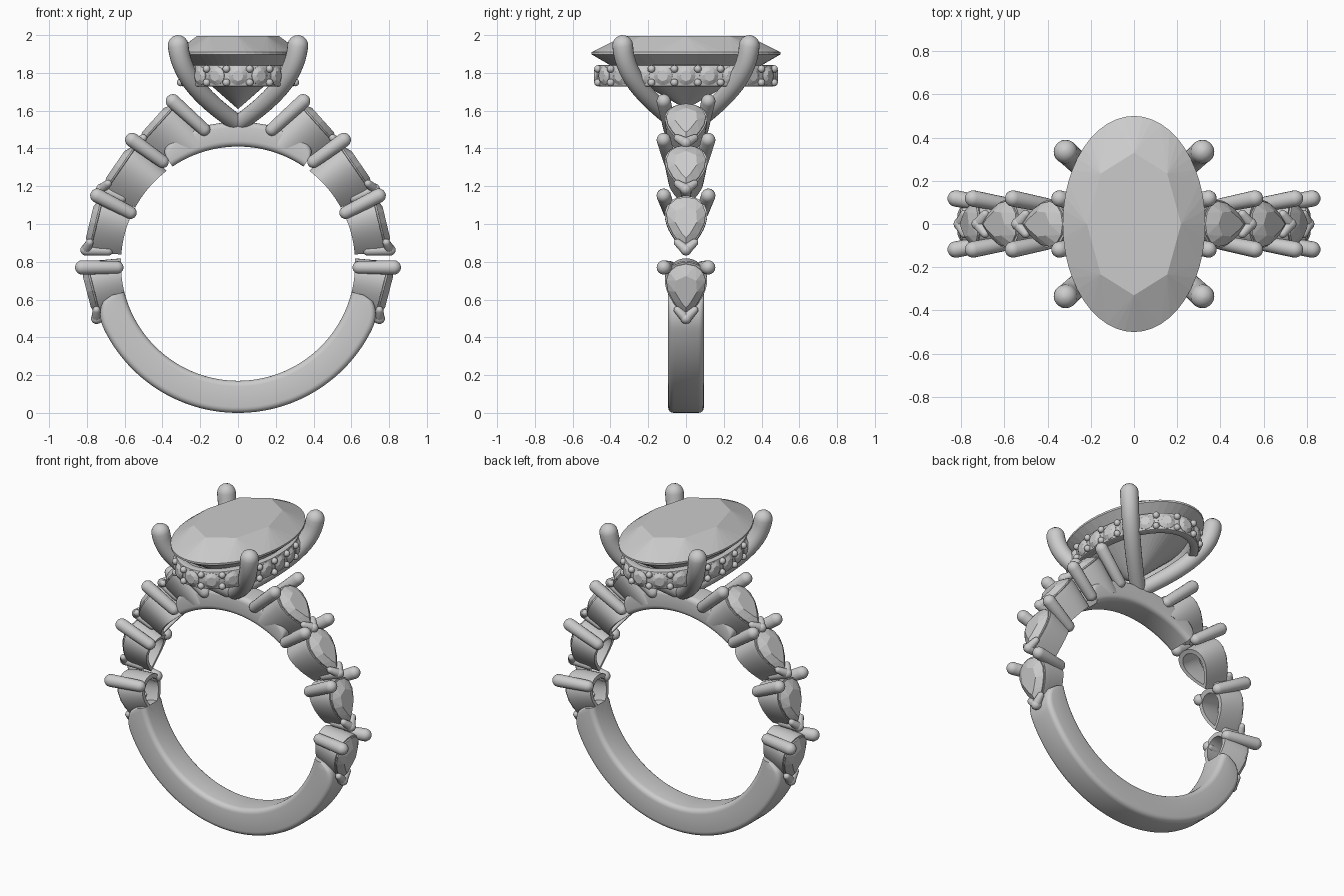
import bpy, bmesh
from math import sin, cos, pi, radians, sqrt, hypot
from mathutils import Vector, Matrix

if "Cube" in bpy.data.objects:
    bpy.data.objects.remove(bpy.data.objects["Cube"])

CZ, RIN = 0.79, 0.62          # finger hole centre height and radius


def finish(name, bm, smooth=True, mirror=""):
    bmesh.ops.recalc_face_normals(bm, faces=bm.faces)
    me = bpy.data.meshes.new(name)
    bm.to_mesh(me)
    bm.free()
    if smooth:
        me.polygons.foreach_set("use_smooth", [True] * len(me.polygons))
        me.set_sharp_from_angle(angle=radians(35))
    ob = bpy.data.objects.new(name, me)
    bpy.context.collection.objects.link(ob)
    if mirror:
        m = ob.modifiers.new("Mirror", 'MIRROR')
        m.use_axis = ["X" in mirror, "Y" in mirror, False]
        m.use_mirror_merge = False
    return ob


def skin(bm, rings, closed=False, caps=True):
    """Bridge a list of equally long closed point loops."""
    vs = [[bm.verts.new(p) for p in r] for r in rings]
    n = len(vs[0])
    for i in range(len(vs) if closed else len(vs) - 1):
        a, b = vs[i], vs[(i + 1) % len(vs)]
        for j in range(n):
            bm.faces.new((a[j], a[(j + 1) % n], b[(j + 1) % n], b[j]))
    if caps and not closed:
        bm.faces.new(vs[0][::-1])
        bm.faces.new(vs[-1])


def tube(bm, pts, r0, r1, sides=16):
    """Round-ended wire along a path."""
    pts = [Vector(p) for p in pts]
    d = pts[-1] - pts[0]
    k = min(range(3), key=lambda i: abs(d[i]))
    ref = Vector([1.0 if i == k else 0.0 for i in range(3)])
    n = len(pts)
    tan = [(pts[min(i + 1, n - 1)] - pts[max(i - 1, 0)]).normalized() for i in range(n)]
    caps = [radians(a) for a in (85, 65, 42, 20)]
    st = [(pts[0] - tan[0] * r0 * sin(a), tan[0], r0 * cos(a)) for a in caps]
    st += [(pts[i], tan[i], r0 + (r1 - r0) * i / (n - 1)) for i in range(n)]
    st += [(pts[-1] + tan[-1] * r1 * sin(a), tan[-1], r1 * cos(a)) for a in caps[::-1]]
    rings = []
    for p, t, r in st:
        u = t.cross(ref).normalized()
        v = t.cross(u)
        rings.append([p + u * r * cos(2 * pi * j / sides) + v * r * sin(2 * pi * j / sides)
                      for j in range(sides)])
    skin(bm, rings)


def gem(bm, f, M, table, crown, girdle, pav, k):
    """Brilliant cut: 8-sided table, star and kite facets, pointed pavilion. z=0 is the table."""
    n = 8 * k
    out = [f(2 * pi * i / n) for i in range(n)]

    def ring(idx, s, z):
        return [bm.verts.new(M @ Vector((out[i][0] * s, out[i][1] * s, z))) for i in idx]
    tb = ring(range(0, n, k), table, 0)
    g1 = ring(range(n), 1, -crown)
    g2 = ring(range(n), 1, -crown - girdle)
    tip = bm.verts.new(M @ Vector((0, 0, -crown - girdle - pav)))
    bm.faces.new(tb)
    for j in range(8):
        bm.faces.new((tb[j], tb[(j + 1) % 8], g1[j * k + k // 2]))
        for i in range(j * k - k // 2, j * k + k // 2):
            bm.faces.new((tb[j], g1[i % n], g1[(i + 1) % n]))
    for i in range(n):
        m = (i + 1) % n
        bm.faces.new((g1[i], g1[m], g2[m], g2[i]))
        bm.faces.new((g2[i], g2[m], tip))


def rounded(x0, x1, y0, y1, r, seg=4):
    pts = []
    for cx, cy, a0 in ((x1 - r, y1 - r, 0), (x0 + r, y1 - r, 90), (x0 + r, y0 + r, 180), (x1 - r, y0 + r, 270)):
        pts += [(cx + r * cos(radians(a0 + 90 * i / seg)), cy + r * sin(radians(a0 + 90 * i / seg)))
                for i in range(seg + 1)]
    return pts


def band(name, a0, a1, rout, halfw):
    """Arc of the shank whose ends round off under the side settings."""
    bm = bmesh.new()
    rings, n = [], 96
    for i in range(n + 1):
        a = a0 + (a1 - a0) * i / n
        e = min(1, min(a - a0, a1 - a) / 12)
        ro = RIN + 0.07 + (rout - RIN - 0.07) * sqrt(1 - (1 - e) ** 2)
        c, s = cos(radians(a)), sin(radians(a))
        rings.append([(r * c, y, CZ + r * s) for r, y in rounded(RIN, ro, -halfw, halfw, 0.03)])
    skin(bm, rings)
    finish(name, bm)


band("lower_band", 194, 346, 0.79, 0.095)
band("upper_band", 56, 124, 0.75, 0.09)

# Side pear settings: table centre x, z, tilt, then prong tip and prong root in xz
pears = [((0.45, 1.55), 42, (0.345, 1.65), (0.18, 1.50)),
         ((0.65, 1.315), 34.5, (0.56, 1.445), (0.40, 1.33)),
         ((0.785, 1.01), 13.5, (0.745, 1.15), (0.57, 1.06)),
         ((0.80, 0.64), -14.5, (0.825, 0.77), (0.64, 0.77))]


def pear(L, W):
    return lambda t: (-L * cos(t), W / 0.77 * sin(t) * sin(t / 2))


stones, walls, prongs, tips = (bmesh.new() for _ in range(4))
for num, ((cx, cz), tilt, top, root) in enumerate(pears):
    c, s = cos(radians(tilt)), sin(radians(tilt))
    N, U, V = Vector((c, 0, s)), Vector((-s, 0, c)), Vector((0, -1, 0))
    O = Vector((cx, 0, cz))
    M = Matrix.Translation(O) @ Matrix((U, V, N)).transposed().to_4x4()
    gem(stones, pear(0.145, 0.105), M, 0.6, 0.03, 0.008, 0.12, 2)
    # hollow wall running down to the finger hole
    R = 0.66 if num == 0 else RIN

    def loop(grow, depth=None, taper=1.0):
        pts = []
        for i in range(40):
            a, b = pear(0.148 + grow, 0.108 + grow)(2 * pi * i / 40)
            q = M @ Vector((a * taper, b * taper, -(depth or 0)))
            if depth is None:
                w = Vector((q.x, 0, q.z - CZ))
                h = w.dot(N)
                q = q - N * (h - sqrt(h * h - w.length_squared + R * R))
            pts.append(q)
        return pts
    skin(walls, [loop(0.004, 0.04), loop(0.004, 0.07), loop(0, None, 0.86),
                 loop(-0.03, None, 0.86), loop(-0.022, 0.07), loop(-0.012, 0.04)], closed=True)
    # pair of prongs at the round end
    tube(prongs, [(root[0], 0.085, root[1]), (top[0], 0.118, top[1])], 0.034, 0.038)
    # chevron prong at the point
    t0 = M @ Vector((-0.148, 0, -0.015))
    inner = M @ Vector((-0.125, 0, -0.13))
    tube(tips, [inner, t0], 0.026, 0.03, 12)
    for sg in (-1, 1):
        tube(tips, [t0, M @ Vector((-0.105, sg * 0.045, -0.025))], 0.028, 0.02, 12)
finish("side_pear_stones", stones, False, "X")
finish("side_pear_walls", walls, True, "X")
finish("side_pear_prongs", prongs, True, "XY")
finish("side_pear_tip_prongs", tips, True, "X")

# Oval centre stone
bm = bmesh.new()
gem(bm, lambda t: (0.33 * cos(t), 0.5 * sin(t)), Matrix.Translation((0, 0, 1.995)), 0.66, 0.085, 0.012, 0.29, 6)
finish("centre_stone", bm, False)

# Four curved main prongs
bm = bmesh.new()
ctrl = [Vector(p) for p in ((0.0, 0.04, 1.53), (0.17, 0.19, 1.65), (0.30, 0.325, 1.77), (0.317, 0.335, 1.945))]
path = []
for i in range(17):
    t = i / 16
    w = ((1 - t) ** 3, 3 * t * (1 - t) ** 2, 3 * t * t * (1 - t), t ** 3)
    path.append(sum((p * k for p, k in zip(ctrl, w)), Vector()))
tube(bm, path, 0.045, 0.055, 20)
finish("main_prongs", bm, True, "XY")

# Halo ring under the centre stone
HA, HB, HZ = 0.30, 0.47, 1.785
bm = bmesh.new()
rings = []
for i in range(96):
    t = 2 * pi * i / 96
    rings.append([((HA + o) * cos(t), (HB + o) * sin(t), z)
                  for o, z in rounded(-0.055, 0, HZ - 0.058, HZ + 0.058, 0.012, 2)])
skin(bm, rings, closed=True)
finish("halo_ring", bm)

# Halo stones and beads, evenly spaced around the oval
fine = [2 * pi * i / 4000 for i in range(4001)]
dist = [0.0]
for a, b in zip(fine, fine[1:]):
    dist.append(dist[-1] + hypot(HA * (cos(b) - cos(a)), HB * (sin(b) - sin(a))))
gems, beads = bmesh.new(), bmesh.new()
for i in range(40):
    t = next(a for a, d in zip(fine, dist) if d >= dist[-1] * i / 40 - 1e-6)
    p = Vector((HA * cos(t), HB * sin(t), HZ))
    N = Vector((cos(t) / HA, sin(t) / HB, 0)).normalized()
    Z = Vector((0, 0, 1))
    if i % 2 == 0:
        M = Matrix.Translation(p + N * 0.016) @ Matrix((Z.cross(N), Z, N)).transposed().to_4x4()
        gem(gems, lambda a: (0.05 * cos(a), 0.05 * sin(a)), M, 0.58, 0.015, 0.004, 0.03, 2)
    else:
        for dz in (-0.036, 0.036):
            bmesh.ops.create_uvsphere(beads, u_segments=12, v_segments=8, radius=0.02,
                                      matrix=Matrix.Translation(p + N * 0.006 + Z * dz))
finish("halo_stones", gems, False)
finish("halo_beads", beads)
